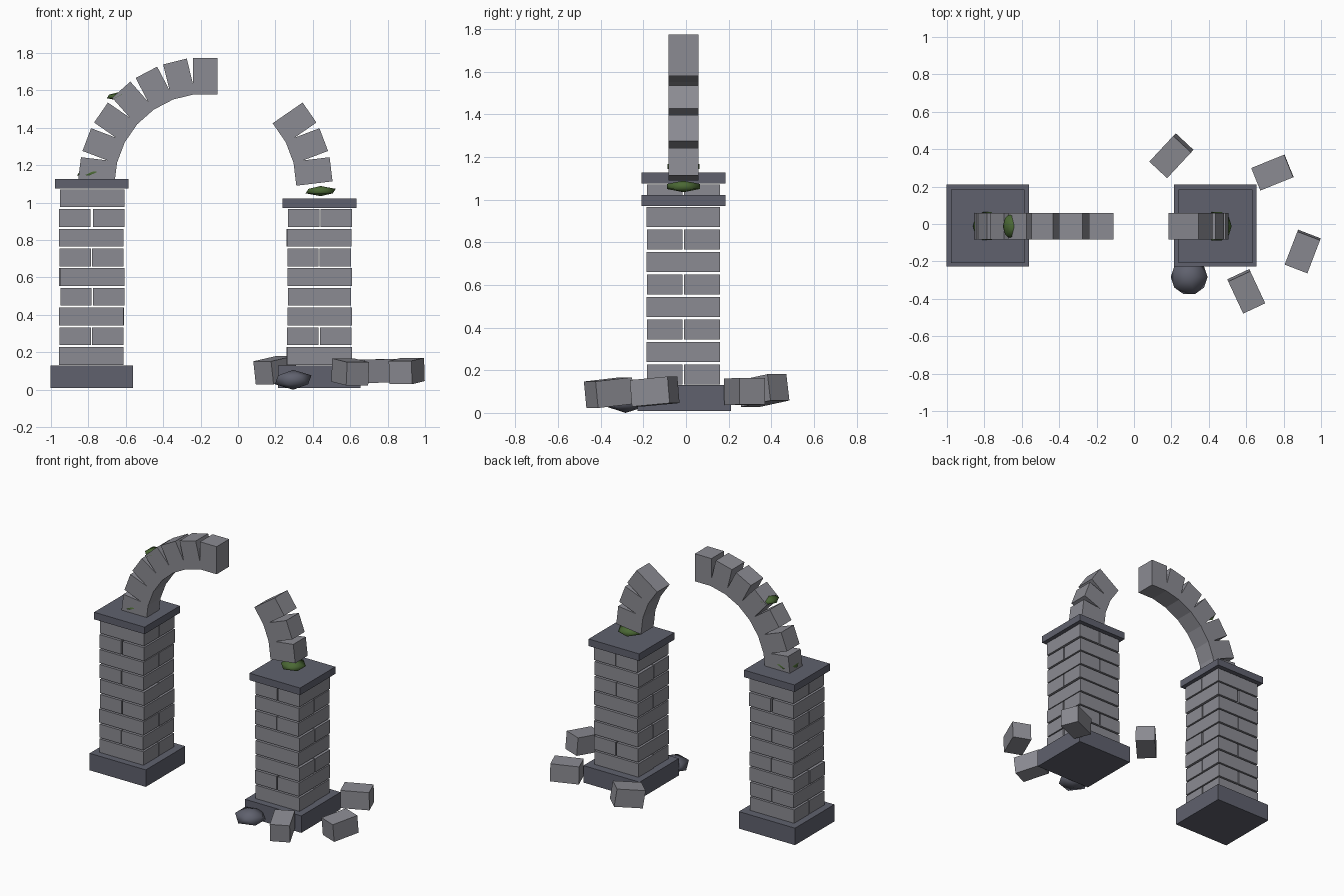
import bpy, math, random
from mathutils import Matrix, Vector

if "Cube" in bpy.data.objects:
    bpy.data.objects.remove(bpy.data.objects["Cube"])

random.seed(4)
YC = -0.012            # depth centre of the masonry


def material(name, rgb):
    m = bpy.data.materials.new(name)
    m.diffuse_color = (*rgb, 1)
    m.use_nodes = True
    m.node_tree.nodes["Principled BSDF"].inputs["Base Color"].default_value = m.diffuse_color
    return m


STONE = material("grey stone", (0.26, 0.26, 0.29))
DARK = material("dark slate", (0.115, 0.12, 0.155))
MOSS = material("green moss", (0.07, 0.14, 0.035))


def box(name, loc, size, mat, rot=None):
    bpy.ops.mesh.primitive_cube_add(size=1)
    o = bpy.context.object
    o.name = name
    o.data.transform(Matrix.Diagonal((*size, 1)))
    o.matrix_world = Matrix.Translation(Vector(loc)) @ (rot or Matrix.Identity(4))
    o.data.materials.append(mat)
    return o


def blob(name, loc, size, mat):
    bpy.ops.mesh.primitive_ico_sphere_add(subdivisions=1, radius=1, location=loc)
    o = bpy.context.object
    o.name = name
    o.data.transform(Matrix.Diagonal((*size, 1)))
    o.data.materials.append(mat)
    o.data.shade_smooth()
    return o


# pillars: plinth, alternating courses of paired bricks, cap
def pillar(side, x, courses):
    box(side + "_plinth", (x, -0.008, 0.07), (0.44, 0.44, 0.12), DARK)
    for i in range(courses):
        z = 0.18 + 0.1055 * i
        for s in (-1, 1):
            j = random.uniform(-0.004, 0.004)
            off = s * 0.0875
            if i % 2:      # split seen from the front
                loc, size = (x + off + j, YC, z), (0.168, 0.345, 0.095)
            else:          # split seen from the side
                loc, size = (x + j, YC + off, z), (0.345, 0.168, 0.095)
            box(f"{side}_brick", loc, size, STONE)
    top = 0.18 + 0.1055 * courses - 0.0525
    box(side + "_cap", (x, YC, top + 0.025), (0.395, 0.395, 0.05), DARK)


pillar("left", -0.782, 9)
pillar("right", 0.435, 8)

# broken arch: 13 voussoir positions, three of them fallen
for i in range(13):
    if 7 <= i <= 9:
        continue
    a = math.pi * (i + 0.5) / 13
    loc = (-0.175 - 0.58 * math.cos(a), YC, 1.097 + 0.58 * math.sin(a))
    box("arch_stone", loc, (0.13, 0.14, 0.195), STONE,
        Matrix.Rotation(a - math.pi / 2, 4, 'Y'))

# fallen stones: position, heading and upward tilt of the long axis
for x, y, z, heading, tilt in ((0.20, 0.365, 0.105, 47, 9), (0.74, 0.275, 0.10, 22, 1),
                               (0.902, -0.147, 0.10, 69, 5), (0.60, -0.36, 0.095, 115, 6)):
    rot = (Matrix.Rotation(math.radians(heading), 4, 'Z')
           @ Matrix.Rotation(math.radians(-tilt), 4, 'Y'))
    box("fallen_stone", (x, y, z), (0.19, 0.13, 0.125), STONE, rot)

# boulder by the right plinth
blob("boulder", (0.295, -0.283, 0.053), (0.11, 0.108, 0.053), DARK)

# moss patches
blob("moss_left_cap", (-0.785, YC, 1.156), (0.085, 0.088, 0.024), MOSS)
blob("moss_arch", (-0.64, YC, 1.568), (0.068, 0.083, 0.022), MOSS)
blob("moss_right_cap", (0.442, YC, 1.062), (0.09, 0.09, 0.027), MOSS)
